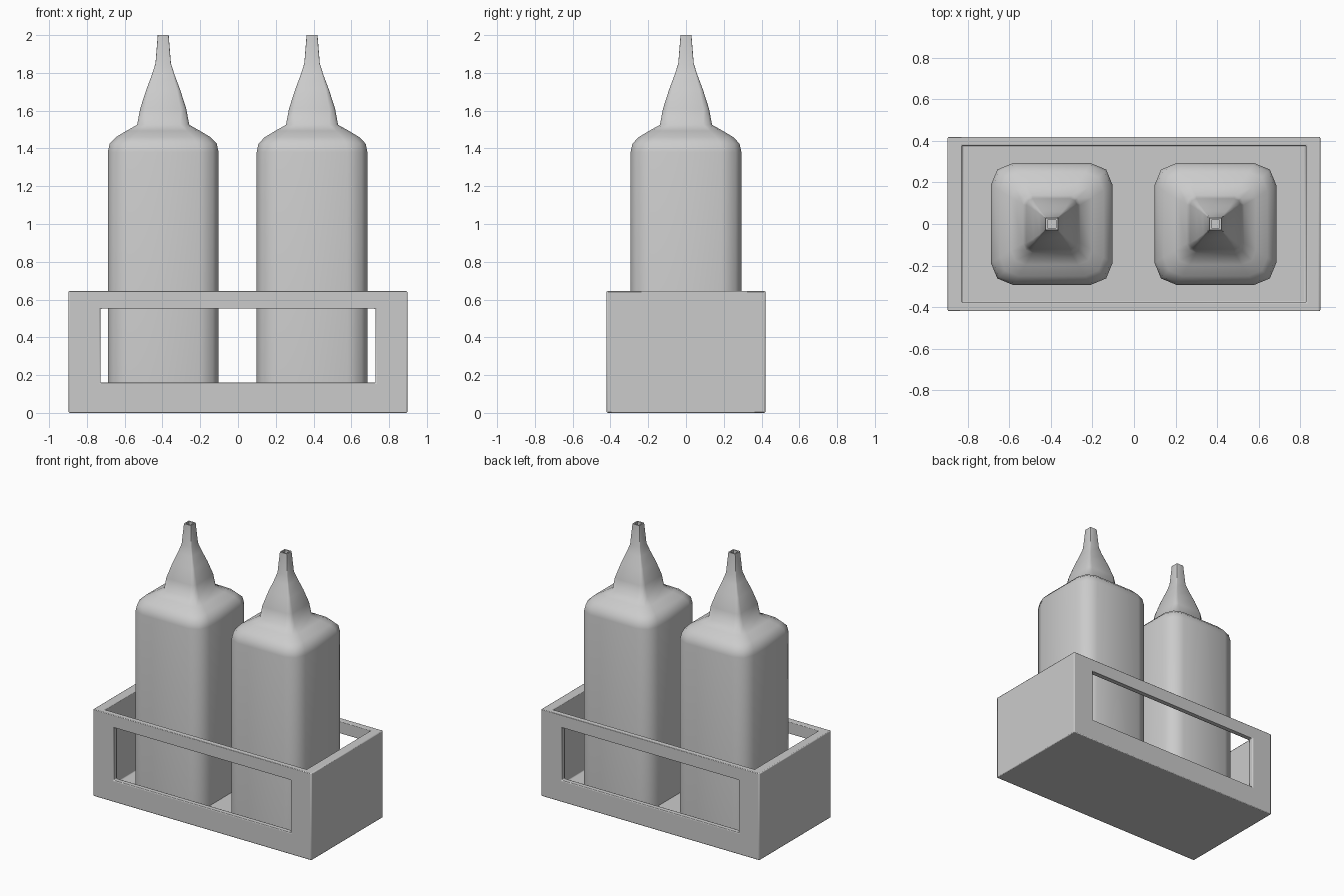
import bpy, bmesh, math
from mathutils import Vector

cube = bpy.data.objects.get("Cube")
if cube:
    bpy.data.objects.remove(cube, do_unlink=True)

GREY = (0.6, 0.6, 0.6, 1)
mat = bpy.data.materials.new("plain grey")
mat.use_nodes = True
mat.diffuse_color = GREY
mat.node_tree.nodes["Principled BSDF"].inputs["Base Color"].default_value = GREY


def add_object(name, bm):
    bmesh.ops.recalc_face_normals(bm, faces=bm.faces)
    mesh = bpy.data.meshes.new(name)
    bm.to_mesh(mesh)
    bm.free()
    mesh.materials.append(mat)
    obj = bpy.data.objects.new(name, mesh)
    bpy.context.collection.objects.link(obj)
    return obj


def box(name, low, high):
    low, high = Vector(low), Vector(high)
    bm = bmesh.new()
    bmesh.ops.create_cube(bm, size=1)
    for v in bm.verts:
        v.co = (low + high) / 2 + v.co * (high - low)
    return add_object(name, bm)


def activate(obj):
    bpy.ops.object.select_all(action='DESELECT')
    obj.select_set(True)
    bpy.context.view_layer.objects.active = obj


def smooth(obj, degrees):
    activate(obj)
    bpy.ops.object.shade_smooth_by_angle(angle=math.radians(degrees))


def cut(obj, cutter):
    mod = obj.modifiers.new("cut", 'BOOLEAN')
    mod.operation = 'DIFFERENCE'
    mod.solver = 'EXACT'
    mod.object = cutter
    cutter.hide_render = True
    activate(obj)
    bpy.ops.object.modifier_apply(modifier=mod.name)
    bpy.data.objects.remove(cutter, do_unlink=True)


def rounded_square(half, rounding):
    """Square outline with each corner turned in two steps."""
    r = half * rounding
    points = []
    for corner in range(4):
        base = math.pi / 2 * corner
        mid = base + math.pi / 4
        cx = (half - r) * math.sqrt(2) * math.cos(mid)
        cy = (half - r) * math.sqrt(2) * math.sin(mid)
        for step in range(3):
            a = base + step * math.pi / 4
            points.append((cx + r * math.cos(a), cy + r * math.sin(a)))
    return points


# Bottle sections: half width, height, corner rounding
SECTIONS = [
    (0.293, 0.05, 0.36), (0.293, 1.38, 0.36), (0.284, 1.425, 0.36),
    (0.25, 1.46, 0.36), (0.195, 1.493, 0.35), (0.138, 1.525, 0.33),
    (0.122, 1.61, 0.25), (0.09, 1.71, 0.2), (0.06, 1.79, 0.15),
    (0.041, 1.85, 0.12), (0.029, 2.0, 0.1),
    (0.02, 2.0, 0.1), (0.02, 1.95, 0.1),  # hollow nozzle
]


def bottle(name, x):
    bm = bmesh.new()
    rings = [[bm.verts.new((x + px, py, z)) for px, py in rounded_square(half, rounding)]
             for half, z, rounding in SECTIONS]
    for lower, upper in zip(rings, rings[1:]):
        for i in range(len(lower)):
            j = (i + 1) % len(lower)
            bm.faces.new((lower[i], lower[j], upper[j], upper[i]))
    bm.faces.new(rings[0])
    bm.faces.new(rings[-1])
    smooth(add_object(name, bm), 60)


bottle("right_bottle", -0.396)
bottle("left_bottle", 0.392)

# Open tray with a long window through the front and back walls
tray = box("tray", (-0.897, -0.42, 0), (0.897, 0.42, 0.645))
cut(tray, box("hollow_cutter", (-0.828, -0.378, 0.05), (0.828, 0.378, 1)))
cut(tray, box("window_cutter", (-0.728, -1, 0.16), (0.728, 1, 0.552)))

# Softened outer edges
bevel = tray.modifiers.new("soft edges", 'BEVEL')
bevel.width = 0.006
bevel.segments = 2
bevel.limit_method = 'ANGLE'
smooth(tray, 40)
